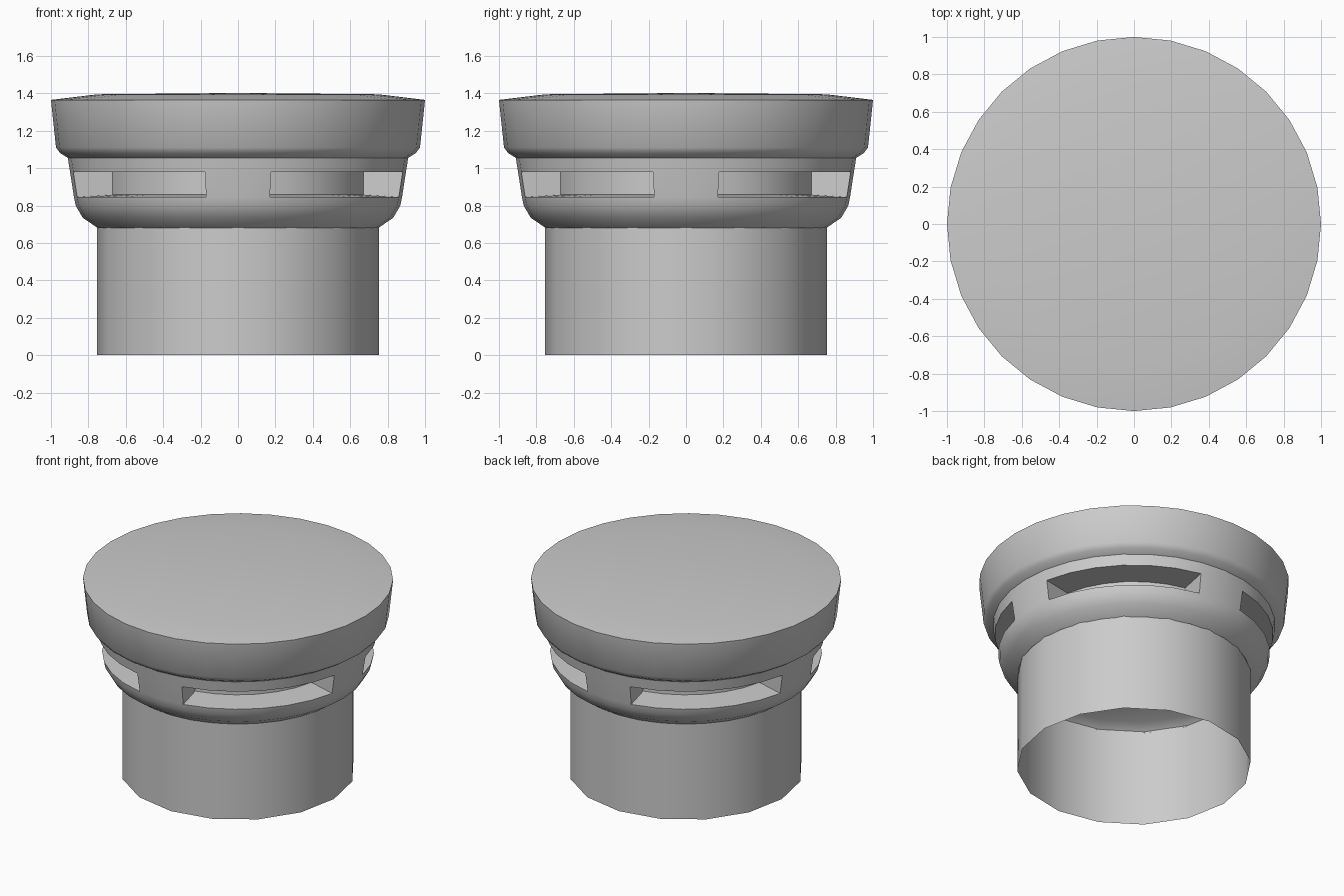
import bpy, bmesh, math

if "Cube" in bpy.data.objects:
    bpy.data.objects.remove(bpy.data.objects["Cube"])


def lathe(bm, profile, segs, start=0, stop=None, ends=False):
    """Sweep an (r, z) profile around z from one segment index to another."""
    stop = segs if stop is None else stop
    rows = []
    for i in range(start, stop + 1):
        a = 2 * math.pi * i / segs
        rows.append([bm.verts.new((r * math.cos(a), r * math.sin(a), z)) for r, z in profile])
    for a, b in zip(rows, rows[1:]):
        for j in range(len(profile) - 1):
            bm.faces.new((a[j], b[j], b[j + 1], a[j + 1]))
    if ends:
        bm.faces.new(rows[0])
        bm.faces.new(rows[-1])


def finish(bm, name):
    bmesh.ops.remove_doubles(bm, verts=bm.verts, dist=0.0005)
    bmesh.ops.recalc_face_normals(bm, faces=bm.faces)
    me = bpy.data.meshes.new(name)
    bm.to_mesh(me)
    bm.free()
    ob = bpy.data.objects.new(name, me)
    bpy.context.collection.objects.link(ob)
    bpy.ops.object.select_all(action='DESELECT')
    ob.select_set(True)
    bpy.context.view_layer.objects.active = ob
    bpy.ops.object.shade_smooth_by_angle(angle=math.radians(50))
    return ob


# Lid: slightly domed disc with a tapered rim and rounded underside
bm = bmesh.new()
lathe(bm, [(0, 1.402), (0.75, 1.395), (1.0, 1.365), (0.973, 1.11),
           (0.95, 1.08), (0.91, 1.055)], 32)
finish(bm, "lid")

# Vent ring: four recessed slots between narrow posts
bm = bmesh.new()
low, high = (0.877, 0.845), (0.898, 0.98)
lathe(bm, [(0.75, 0.68), (0.83, 0.735), (0.868, 0.80), low], 32)
lathe(bm, [high, (0.91, 1.055)], 32)
for q in range(4):
    k = 8 * q
    lathe(bm, [low, high], 32, k - 1, k + 1)
    lathe(bm, [low, (0.685, 0.858), (0.685, 0.98), high], 32, k + 1, k + 7, ends=True)
finish(bm, "vent_ring")

# Pipe: open at the bottom, closed inside just above the ring's lower edge
bm = bmesh.new()
lathe(bm, [(0.755, 0), (0.755, 0.69), (0.70, 0.73), (0, 0.73)], 16)
finish(bm, "pipe")
